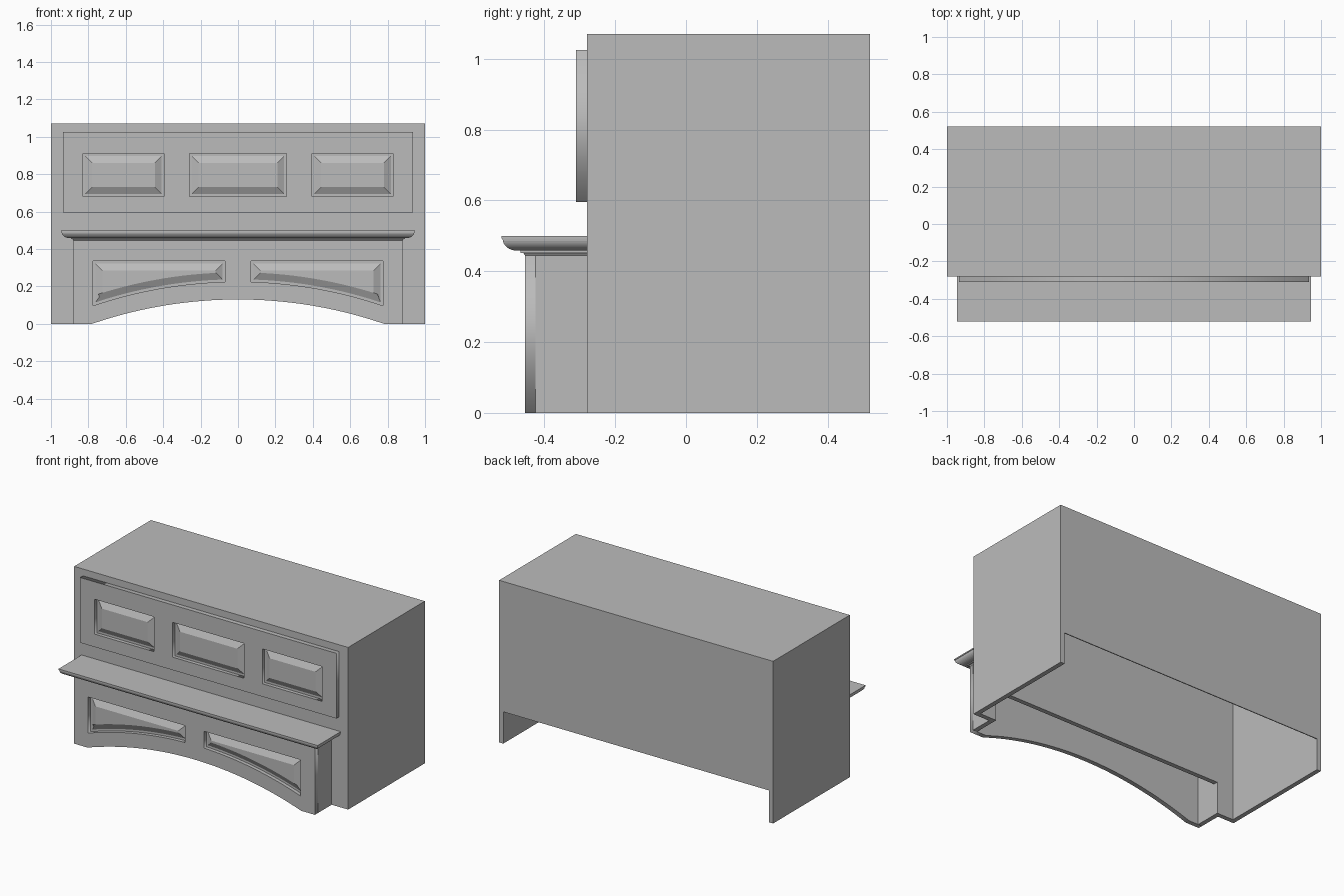
import bpy, bmesh, math

cube = bpy.data.objects.get("Cube")
if cube:
    bpy.data.objects.remove(cube, do_unlink=True)

grey = bpy.data.materials.new("warm_grey")
grey.use_nodes = True
grey.diffuse_color = (0.5, 0.5, 0.5, 1)
grey.node_tree.nodes["Principled BSDF"].inputs["Base Color"].default_value = (0.5, 0.5, 0.5, 1)

BOARD = 0.03
BODY_FRONT, BODY_BACK, HEIGHT = -0.28, 0.52, 1.07
LOWER_FRONT, LOWER_HALF = -0.455, 0.88


def add_object(name, mesh):
    obj = bpy.data.objects.new(name, mesh)
    bpy.context.collection.objects.link(obj)
    mesh.materials.clear()
    mesh.materials.append(grey)
    return obj


def finish(name, bm):
    mesh = bpy.data.meshes.new(name)
    bm.to_mesh(mesh)
    bm.free()
    return add_object(name, mesh)


def loft(loops):
    """Skin matching loops into a closed solid; returns it with its last cap."""
    bm = bmesh.new()
    rings = [[bm.verts.new(p) for p in loop] for loop in loops]
    for a, b in zip(rings, rings[1:]):
        for i in range(len(a)):
            j = (i + 1) % len(a)
            bm.faces.new((a[i], a[j], b[j], b[i]))
    bm.faces.new(rings[0])
    cap = bm.faces.new(rings[-1])
    bmesh.ops.recalc_face_normals(bm, faces=bm.faces[:])
    return bm, cap


def rect(x0, x1, y0, y1):
    return [(x0, y0), (x1, y0), (x1, y1), (x0, y1)]


def box(name, x0, x1, y0, y1, z0, z1):
    base = rect(x0, x1, y0, y1)
    bm, _ = loft([[(x, y, z) for x, y in base] for z in (z0, z1)])
    return finish(name, bm)


def plate(name, outlines, y_front):
    """Upright board cut from an outline, the later outlines being openings."""
    curve = bpy.data.curves.new(name, 'CURVE')
    curve.dimensions = '2D'
    curve.fill_mode = 'BOTH'
    curve.extrude = BOARD / 2
    for outline in outlines:
        spline = curve.splines.new('POLY')
        spline.points.add(len(outline) - 1)
        for point, (x, z) in zip(spline.points, outline):
            point.co = (x, z, 0, 1)
        spline.use_cyclic_u = True
    temp = bpy.data.objects.new(name, curve)
    bpy.context.collection.objects.link(temp)
    bpy.context.view_layer.update()
    graph = bpy.context.evaluated_depsgraph_get()
    mesh = bpy.data.meshes.new_from_object(temp.evaluated_get(graph))
    bpy.data.objects.remove(temp, do_unlink=True)
    for v in mesh.vertices:
        x, z, depth = v.co
        v.co = (x, y_front + BOARD / 2 - depth, z)
    bm = bmesh.new()
    bm.from_mesh(mesh)
    bmesh.ops.remove_doubles(bm, verts=bm.verts[:], dist=0.0001)
    bmesh.ops.recalc_face_normals(bm, faces=bm.faces[:])
    return finish(name, bm)


def raised_panel(name, outline, y_front):
    """Panel with a flat groove and a sloped border around its raised field."""
    back = y_front + BOARD
    bm, cap = loft([[(x, y, z) for x, z in outline] for y in (back, back - 0.006)])
    bmesh.ops.inset_region(bm, faces=[cap], thickness=0.013, use_even_offset=True)
    bmesh.ops.inset_region(bm, faces=[cap], thickness=0.037, depth=0.02, use_even_offset=True)
    return finish(name, bm)


def arch(x):
    radius = (0.78 ** 2 + 0.13 ** 2) / (2 * 0.13)
    return math.sqrt(radius ** 2 - x ** 2) - (radius - 0.13)


def arc_points(x0, x1, lift, steps):
    xs = [x0 + (x1 - x0) * i / steps for i in range(steps + 1)]
    return [(x, arch(x) + lift) for x in xs]


# Main cabinet: hollow, open below, with a raised back edge and front opening
body = box("cabinet_body", -1, 1, BODY_FRONT, BODY_BACK, 0, HEIGHT)
inner = 1 - BOARD
cutters = [
    box("cavity_cutter", -inner, inner, BODY_FRONT + BOARD, BODY_BACK - 0.006, -0.1, HEIGHT - BOARD),
    box("back_cutter", -inner, inner, 0.3, 0.7, -0.1, 0.21),
    box("front_cutter", BOARD - LOWER_HALF, LOWER_HALF - BOARD, -0.5, 0, -0.1, 0.21),
]
for cutter in cutters:
    cutter.hide_render = True
    mod = body.modifiers.new(cutter.name, 'BOOLEAN')
    mod.operation = 'DIFFERENCE'
    mod.solver = 'EXACT'
    mod.object = cutter
bpy.context.view_layer.update()
graph = bpy.context.evaluated_depsgraph_get()
cut_mesh = bpy.data.meshes.new_from_object(body.evaluated_get(graph))
body.modifiers.clear()
body.data = cut_mesh
for cutter in cutters:
    bpy.data.objects.remove(cutter, do_unlink=True)

# Upper front frame with three raised panels
openings = [rect(x0, x1, 0.68, 0.91) for x0, x1 in ((-0.83, -0.395), (-0.26, 0.26), (0.395, 0.83))]
plate("upper_frame", [rect(-0.935, 0.935, 0.595, 1.025)] + openings, BODY_FRONT - BOARD)
for side, opening in zip(("right", "middle", "left"), openings):
    raised_panel("upper_panel_" + side, opening, BODY_FRONT - BOARD)

# Lower arched apron with two raised panels following the arch
left_opening = arc_points(0.07, 0.775, 0.095, 16) + [(0.775, 0.335), (0.07, 0.335)]
right_opening = [(-x, z) for x, z in reversed(left_opening)]
apron = [(-LOWER_HALF, 0)] + arc_points(-0.78, 0.78, 0, 32)
apron += [(LOWER_HALF, 0), (LOWER_HALF, 0.45), (-LOWER_HALF, 0.45)]
plate("arched_apron", [apron, left_opening, right_opening], LOWER_FRONT)
raised_panel("lower_panel_left", left_opening, LOWER_FRONT)
raised_panel("lower_panel_right", right_opening, LOWER_FRONT)

# Returns joining the apron to the cabinet
for side, s in (("left", 1), ("right", -1)):
    x0, x1 = sorted((s * LOWER_HALF, s * (LOWER_HALF - BOARD)))
    box("apron_side_" + side, x0, x1, LOWER_FRONT + BOARD, BODY_FRONT, 0, 0.45)

# Mantel shelf: small steps, then a rounded moulding up to a thin top edge
profile = [(0, 0.445), (0.005, 0.452), (0.013, 0.452), (0.013, 0.458)]
for i in range(9):
    a = math.pi / 2 * i / 8
    profile.append((0.022 + 0.041 * math.sin(a), 0.492 - 0.034 * math.cos(a)))
profile += [(0.066, 0.492), (0.066, 0.5)]
shelf_loops = []
for out, z in profile:
    half = LOWER_HALF + out
    shelf_loops.append([(x, y, z) for x, y in rect(-half, half, LOWER_FRONT - out, BODY_FRONT)])
finish("mantel_shelf", loft(shelf_loops)[0])
